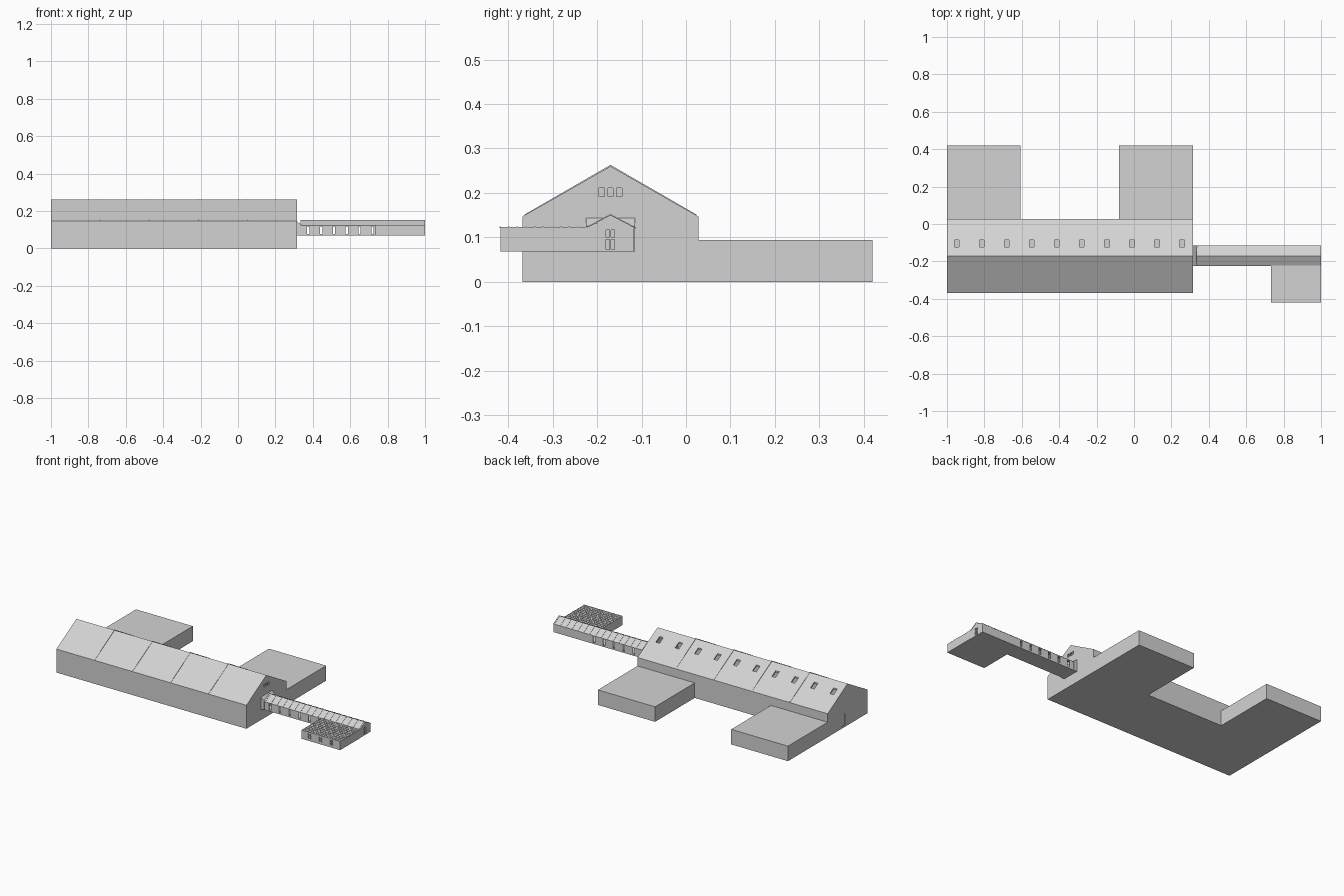
import bpy, bmesh

if "Cube" in bpy.data.objects:
    bpy.data.objects.remove(bpy.data.objects["Cube"])

grey = bpy.data.materials.new("plain_grey")
grey.diffuse_color = (0.65, 0.65, 0.65, 1)
grey.use_nodes = True
grey.node_tree.nodes["Principled BSDF"].inputs["Base Color"].default_value = grey.diffuse_color


def make(name, bm):
    bmesh.ops.recalc_face_normals(bm, faces=bm.faces)
    me = bpy.data.meshes.new(name)
    bm.to_mesh(me)
    bm.free()
    me.materials.append(grey)
    ob = bpy.data.objects.new(name, me)
    bpy.context.collection.objects.link(ob)
    return ob


def prism(name, pts, x0, x1):
    """Extrude a (y, z) profile along x."""
    bm = bmesh.new()
    f = bm.faces.new([bm.verts.new((x0, y, z)) for y, z in pts])
    r = bmesh.ops.extrude_face_region(bm, geom=[f])
    vs = [g for g in r["geom"] if isinstance(g, bmesh.types.BMVert)]
    bmesh.ops.translate(bm, verts=vs, vec=(x1 - x0, 0, 0))
    return make(name, bm)


def boxes(name, items):
    """Boxes given as (x0, x1, y0, y1, z0, z1), joined in one object."""
    bm = bmesh.new()
    for x0, x1, y0, y1, z0, z1 in items:
        vs = bmesh.ops.create_cube(bm, size=1)["verts"]
        bmesh.ops.scale(bm, verts=vs, vec=(x1 - x0, y1 - y0, z1 - z0))
        bmesh.ops.translate(bm, verts=vs, vec=((x0 + x1) / 2, (y0 + y1) / 2, (z0 + z1) / 2))
    return make(name, bm)


def cut(ob, *cutters):
    for c in cutters:
        m = ob.modifiers.new("cut", "BOOLEAN")
        m.operation, m.solver, m.object = "DIFFERENCE", "EXACT", c
    bpy.context.view_layer.update()
    dg = bpy.context.evaluated_depsgraph_get()
    me = bpy.data.meshes.new_from_object(ob.evaluated_get(dg))
    ob.modifiers.clear()
    ob.data = me
    for c in cutters:
        bpy.data.objects.remove(c)


def gable(y0, y1, z0, ze, zr, ym=-0.17):
    return [(y0, z0), (y1, z0), (y1, ze), (ym, zr), (y0, ze)]


# Main hall shell with skylights, gable windows and an end door
hall = prism("main_hall", gable(-0.368, 0.028, 0, 0.147, 0.26), -1, 0.316)
inner = prism("hall_hollow", gable(-0.36, 0.02, 0.006, 0.142, 0.25), -0.992, 0.308)
sky = [(x - 0.013, x + 0.013, -0.124, -0.086, 0.17, 0.30)
       for x in [-0.948 + i * 0.1338 for i in range(10)]]
gab = [(0.29, 0.33, y - 0.006, y + 0.006, 0.192, 0.211) for y in (-0.19, -0.17, -0.15)]
door = [(-1.02, -0.98, -0.145, -0.11, 0.012, 0.085)]
cut(hall, inner, boxes("hall_openings", sky + gab + door))
boxes("end_door", [(-0.996, -0.993, -0.145, -0.11, 0.012, 0.085)])

# Roof trusses, their tips just showing through the roof
for x in (-0.737, -0.474, -0.211, 0.052):
    prism("roof_truss", [(-0.364, 0.14), (-0.364, 0.151), (-0.17, 0.263), (0.024, 0.151),
                         (0.024, 0.14), (-0.17, 0.246)], x - 0.002, x + 0.002)

# Two low rear wings
boxes("left_rear_wing", [(-1, -0.607, 0.026, 0.42, 0, 0.094)])
boxes("right_rear_wing", [(-0.08, 0.316, 0.026, 0.42, 0, 0.094)])

# Raised corridor with see-through windows
corridor = prism("corridor", gable(-0.221, -0.117, 0.068, 0.121, 0.148), 0.335, 0.998)
hollow = prism("corridor_hollow", gable(-0.217, -0.121, 0.072, 0.119, 0.144), 0.33, 0.994)
win_x = [0.376 + i * 0.0685 for i in range(6)]
side = [(x - 0.006, x + 0.006, -0.25, -0.09, 0.077, 0.116) for x in win_x]
end = [(0.985, 1.02, -0.182, -0.159, 0.07, 0.116)]
cut(corridor, hollow, boxes("corridor_openings", side + end))

# Corridor end window bars
boxes("end_window_bars", [(0.994, 0.998, y - 0.0012, y + 0.0012, 0.07, 0.116)
                          for y in (-0.181, -0.1705, -0.160)]
      + [(0.994, 0.998, -0.182, -0.159, z - 0.0012, z + 0.0012) for z in (0.071, 0.096, 0.099)])

# Corridor roof and its standing seams
def roof_strip(name, x0, x1, up):
    prism(name, [(-0.225, 0.119), (-0.225, 0.121 + up), (-0.17, 0.1505 + up),
                 (-0.114, 0.121 + up), (-0.114, 0.119), (-0.17, 0.148)], x0, x1)

roof_strip("corridor_roof", 0.335, 1.0, 0)
for i in range(17):
    x = 0.343 + i * 0.0405
    roof_strip("roof_seam", x, x + 0.003, 0.0018)

# Tapered joint between hall and corridor
bm = bmesh.new()
rings = [[bm.verts.new((x, y, z)) for y, z in ((-0.225, z0), (-0.115, z0), (-0.115, z1), (-0.225, z1))]
         for x, z0, z1 in ((0.314, 0.068, 0.145), (0.338, 0.068, 0.126))]
for i in range(4):
    j = (i + 1) % 4
    bm.faces.new((rings[0][i], rings[0][j], rings[1][j], rings[1][i]))
bm.faces.new(rings[0])
bm.faces.new(rings[1])
make("corridor_joint", bm)

# Front annex with three recessed windows
annex = boxes("front_annex", [(0.733, 1, -0.418, -0.219, 0.068, 0.122)])
ax = (0.79, 0.865, 0.94)
cut(annex, boxes("annex_openings", [(x - 0.012, x + 0.012, -0.43, -0.412, 0.084, 0.113) for x in ax]))
bars = []
for x in ax:
    bars.append((x - 0.0015, x + 0.0015, -0.418, -0.411, 0.084, 0.113))
    bars.append((x - 0.012, x + 0.012, -0.418, -0.411, 0.0985, 0.101))
boxes("annex_window_bars", bars)

# Annex roof tile grid
grid = [(0.733 + i * 0.0187, 0.736 + i * 0.0187, -0.42, -0.221, 0.121, 0.1235) for i in range(15)]
grid += [(0.733, 1, -0.42 + i * 0.0195, -0.417 + i * 0.0195, 0.121, 0.124) for i in range(11)]
boxes("annex_roof_grid", grid)
